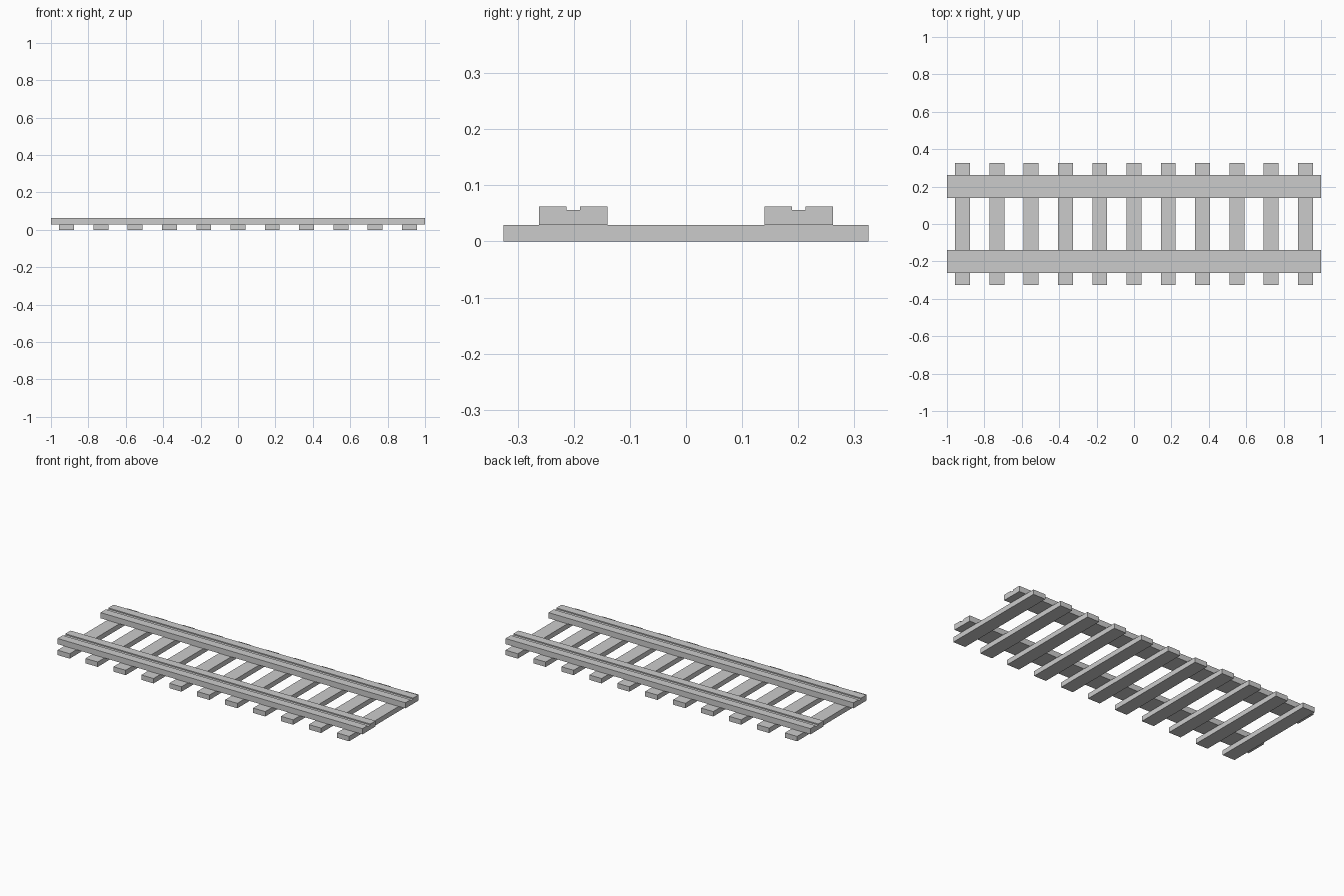
import bpy, bmesh

if "Cube" in bpy.data.objects:
    bpy.data.objects.remove(bpy.data.objects["Cube"])

# Extrude a (y, z) cross-section along x
def extrude_x(name, profile, x0, x1):
    bm = bmesh.new()
    face = bm.faces.new([bm.verts.new((x0, y, z)) for y, z in profile])
    ret = bmesh.ops.extrude_face_region(bm, geom=[face])
    verts = [g for g in ret["geom"] if isinstance(g, bmesh.types.BMVert)]
    bmesh.ops.translate(bm, verts=verts, vec=(x1 - x0, 0, 0))
    bmesh.ops.recalc_face_normals(bm, faces=bm.faces)
    mesh = bpy.data.meshes.new(name)
    bm.to_mesh(mesh)
    bm.free()
    obj = bpy.data.objects.new(name, mesh)
    bpy.context.collection.objects.link(obj)
    return obj

TIE_TOP, GROOVE, RAIL_TOP = 0.029, 0.056, 0.0625
RAIL_HALF, GROOVE_HALF = 0.061, 0.012

# Cross ties, evenly spaced
for i in range(11):
    x = (i - 5) * 0.1832
    extrude_x(f"tie_{i + 1}", [(-0.325, 0), (0.325, 0), (0.325, TIE_TOP), (-0.325, TIE_TOP)],
              x - 0.04, x + 0.04)

# Two rails with a shallow groove along the top
for name, y in (("front_rail", -0.201), ("back_rail", 0.201)):
    section = [(-RAIL_HALF, TIE_TOP), (RAIL_HALF, TIE_TOP), (RAIL_HALF, RAIL_TOP),
               (GROOVE_HALF, RAIL_TOP), (GROOVE_HALF, GROOVE),
               (-GROOVE_HALF, GROOVE), (-GROOVE_HALF, RAIL_TOP), (-RAIL_HALF, RAIL_TOP)]
    extrude_x(name, [(y + dy, z) for dy, z in section], -1, 1)
